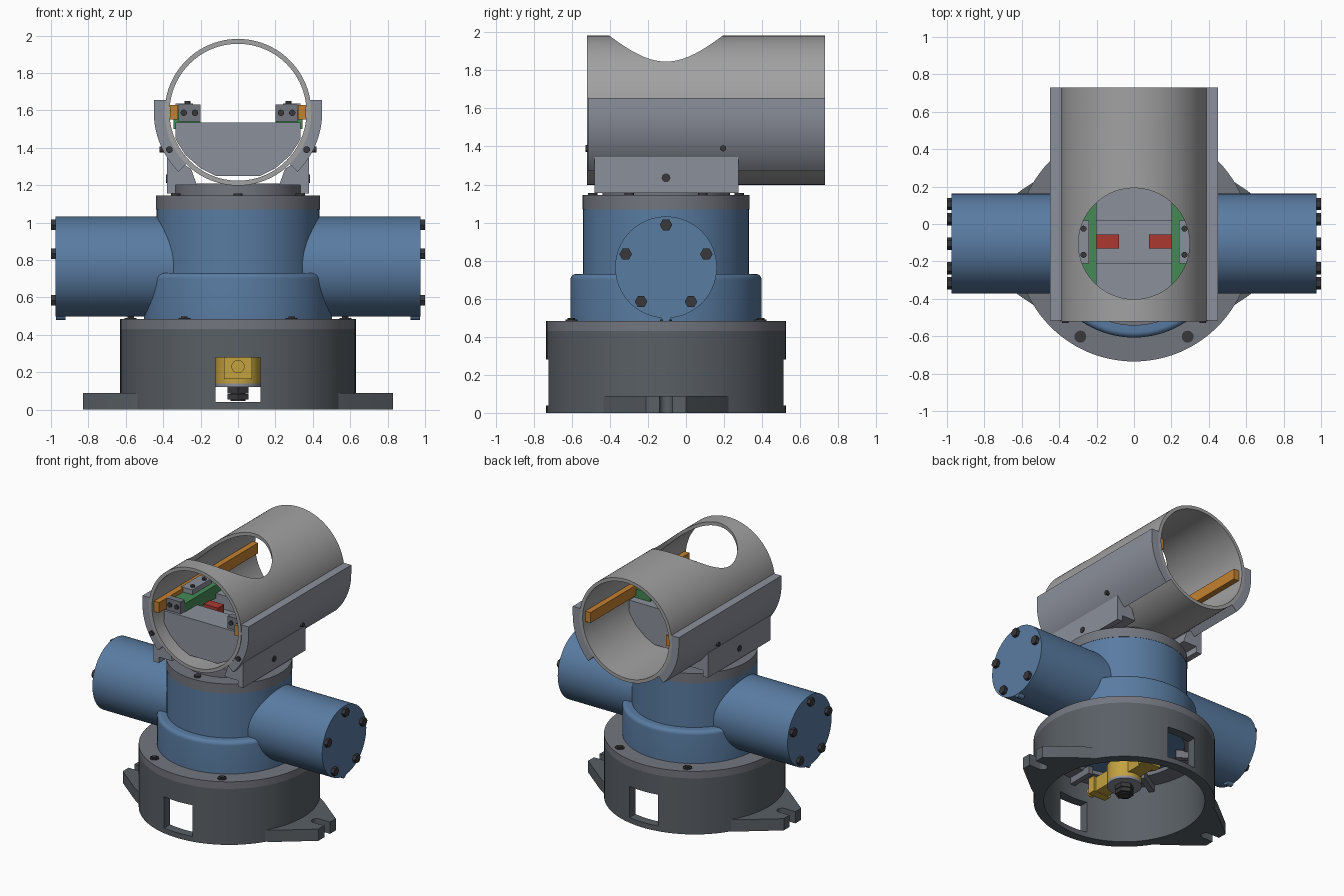
import bpy, bmesh, math
from math import sin, cos, pi, radians
from mathutils import Matrix

if "Cube" in bpy.data.objects:
    bpy.data.objects.remove(bpy.data.objects["Cube"])

YC = -0.105   # y of the turning axis
ZT = 1.59     # height of the tube axis


def mat(name, c):
    m = bpy.data.materials.new(name)
    m.diffuse_color = (*c, 1)
    m.use_nodes = True
    m.node_tree.nodes["Principled BSDF"].inputs["Base Color"].default_value = m.diffuse_color
    return m


BLUE = mat("blue_paint", (0.10, 0.20, 0.36))
DARK = mat("dark_grey", (0.10, 0.115, 0.13))
MID = mat("mid_grey", (0.17, 0.18, 0.21))
STEEL = mat("steel_blue_grey", (0.26, 0.28, 0.33))
TUBE = mat("light_grey", (0.36, 0.36, 0.36))
BLACK = mat("black_bolt", (0.04, 0.04, 0.045))
GOLD = mat("brass", (0.55, 0.36, 0.05))
ORANGE = mat("orange", (0.55, 0.22, 0.03))
GREEN = mat("green", (0.06, 0.25, 0.09))
RED = mat("red", (0.40, 0.04, 0.03))
ROT = {'x': Matrix.Rotation(pi / 2, 4, 'Y'), 'y': Matrix.Rotation(pi / 2, 4, 'X'), 'z': Matrix()}


def finish(name, bm, m):
    bmesh.ops.recalc_face_normals(bm, faces=bm.faces[:])
    me = bpy.data.meshes.new(name)
    bm.to_mesh(me)
    bm.free()
    ob = bpy.data.objects.new(name, me)
    bpy.context.collection.objects.link(ob)
    if m:
        me.materials.append(m)
    return ob


def box(name, x, y, z, m):
    bm = bmesh.new()
    bmesh.ops.create_cube(bm, size=1)
    for v in bm.verts:
        v.co = [(a + b) / 2 + (b - a) * c for (a, b), c in zip((x, y, z), v.co)]
    return finish(name, bm, m)


def cyl(name, centre, r, length, axis, m, n=64):
    bm = bmesh.new()
    bmesh.ops.create_cone(bm, cap_ends=True, segments=n, radius1=r, radius2=r, depth=length,
                          matrix=Matrix.Translation(centre) @ ROT[axis])
    return finish(name, bm, m)


def lathe(name, prof, m, n=96, closed=True):
    """Spin (r, z) points about the turning axis."""
    bm = bmesh.new()
    rings = []
    for r, z in prof:
        rings.append([bm.verts.new((r * cos(2 * pi * i / n), YC + r * sin(2 * pi * i / n), z)) for i in range(n)])
    pairs = list(zip(rings, rings[1:]))
    if closed:
        pairs.append((rings[-1], rings[0]))
    else:
        bm.faces.new(rings[0])
        bm.faces.new(rings[-1])
    for a, b in pairs:
        for i in range(n):
            j = (i + 1) % n
            bm.faces.new((a[i], a[j], b[j], b[i]))
    return finish(name, bm, m)


def prism(name, pts, lo, hi, axis, m):
    """Extrude an outline: (x, z) points along y, or (x, y) points along z."""
    bm = bmesh.new()
    vs = [bm.verts.new((a, lo, b) if axis == 'y' else (a, b, lo)) for a, b in pts]
    f = bm.faces.new(vs)
    new = bmesh.ops.extrude_face_region(bm, geom=[f])['geom']
    d = (0, hi - lo, 0) if axis == 'y' else (0, 0, hi - lo)
    bmesh.ops.translate(bm, vec=d, verts=[g for g in new if isinstance(g, bmesh.types.BMVert)])
    return finish(name, bm, m)


def cut(ob, cutter):
    mod = ob.modifiers.new("cut", 'BOOLEAN')
    mod.operation, mod.solver, mod.object = 'DIFFERENCE', 'EXACT', cutter
    bpy.context.view_layer.objects.active = ob
    bpy.ops.object.modifier_apply(modifier=mod.name)
    bpy.data.objects.remove(cutter)


def arc(r, a0, a1, n, s=1):
    return [(s * r * cos(radians(a0 + (a1 - a0) * i / n)), ZT + r * sin(radians(a0 + (a1 - a0) * i / n)))
            for i in range(n + 1)]


# Base shell with front and back windows, lid ring, ribs
base = lathe("base_shell", [(0.56, 0), (0.63, 0), (0.63, 0.43), (0.56, 0.43)], DARK)
cut(base, box("window_cutter", (-0.12, 0.12), (-1, 1), (0.04, 0.28), None))
lathe("base_lid", [(0.42, 0.43), (0.63, 0.43), (0.63, 0.484), (0.42, 0.484)], MID)
for i in range(6):
    a = radians(60 * i)
    x, y = 0.574 * cos(a), YC + 0.574 * sin(a)
    cyl("lid_bolt", (x, y, 0.485), 0.032, 0.012, 'z', BLACK, 20)
    cyl("lid_bolt_head", (x, y, 0.492), 0.02, 0.012, 'z', BLACK, 6)
    rib = box("lid_rib", (0.36, 0.57), (-0.02, 0.02), (0.38, 0.44), MID)
    rib.rotation_euler.z = a + radians(30)
    rib.location = (0, YC, 0)

# Slotted mounting feet
for s in (1, -1):
    half = [(0.83, 0.105), (0.61, 0.28), (0.535, 0.33), (0.565, 0.1)]
    slot = [(0.74 - 0.035 * sin(pi * i / 8), -0.035 * cos(pi * i / 8)) for i in range(9)]
    out = [(0.83, -0.035)] + slot + [(0.83, 0.035)] + half + [(x, -y) for x, y in reversed(half)]
    prism("mounting_foot", [(s * x, YC + y) for x, y in out], 0, 0.09, 'z', DARK)

# Brass fitting inside the base
cyl("brass_hub", (0, YC, 0.21), 0.12, 0.14, 'z', GOLD)
box("brass_bar", (-0.055, 0.055), (YC - 0.27, YC + 0.27), (0.17, 0.28), GOLD)
for s in (-1, 1):
    box("brass_end_block", (-0.075, 0.075), (YC + s * 0.27 - 0.03, YC + s * 0.27 + 0.03), (0.165, 0.285), GOLD)
    cyl("brass_nozzle", (0, YC + s * 0.33, 0.23), 0.035, 0.07, 'y', GOLD, 24)
cyl("hub_washer", (0, YC, 0.13), 0.12, 0.02, 'z', STEEL)
cyl("hub_nut", (0, YC, 0.105), 0.065, 0.035, 'z', BLACK, 6)
cyl("hub_lock_nut", (0, YC, 0.068), 0.065, 0.03, 'z', BLACK, 6)
cyl("hub_stud", (0, YC, 0.29), 0.04, 0.49, 'z', BLACK, 32)

# Blue housing: collar, column, two side arms
prof = [(0.502, 0.47)] + [(0.472 + 0.03 * cos(radians(a)), 0.70 + 0.03 * sin(radians(a))) for a in range(0, 91, 15)]
lathe("lower_collar", prof + [(0.42, 0.73), (0.42, 0.47)], BLUE)
cyl("column", (0, YC, 0.765), 0.436, 0.61, 'z', BLUE, 96)
lathe("top_ring", [(0.25, 1.07), (0.438, 1.07), (0.438, 1.145), (0.25, 1.145)], MID)
for i in range(6):
    a = radians(60 * i + 30)
    cyl("ring_bolt", (0.385 * cos(a), YC + 0.385 * sin(a), 1.148), 0.025, 0.016, 'z', BLACK, 16)
for s in (1, -1):
    cyl("side_arm", (s * 0.56, YC, 0.765), 0.267, 0.72, 'x', BLUE, 96)
    cyl("arm_end_cap", (s * 0.9475, YC, 0.765), 0.267, 0.055, 'x', BLUE, 96)
    cyl("cap_drip_nub", (s * 0.9475, YC, 0.503), 0.025, 0.05, 'x', BLUE, 20)
    for i in range(5):
        a = radians(90 + 72 * i)
        c = (s * 0.987, YC + 0.223 * cos(a), 0.765 + 0.223 * sin(a))
        cyl("cap_bolt", c, 0.033, 0.026, 'x', BLACK, 6)

# Pedestal and the block carried inside the tube
cyl("pedestal", (0, YC, 1.175), 0.335, 0.07, 'z', MID)
lower = [(0.325, 1.43), (0.28, 1.36), (0.2, 1.29), (0.12, 1.25)]
prism("inner_block", lower + [(-x, z) for x, z in reversed(lower)], -0.42, 0.21, 'y', STEEL)
upper = [(0.335, 1.535), (0.335, 1.45), (0.325, 1.43)]
for lo, hi in ((-0.42, -0.21), (0.02, 0.21)):
    prism("block_top", upper + [(-x, z) for x, z in reversed(upper)], lo, hi, 'y', STEEL)

# Open tube with a round hole on top
tube = prism("tube", arc(0.392, 0, 356.25, 95), -0.52, 0.73, 'y', TUBE)
cut(tube, cyl("bore_cutter", (0, 0, ZT), 0.366, 3, 'y', None, 96))
cut(tube, cyl("hole_cutter", (0, YC, 2.0), 0.297, 0.75, 'z', None, 96))

for s in (1, -1):
    def sx(a, b):
        return tuple(sorted((s * a, s * b)))
    # Curved cradle half and its foot plate
    pts = [(s * 0.45, 1.655)] + arc(0.45, 0, -45, 14, s) + arc(0.388, -45, 9.6, 18, s)
    prism("cradle", pts, -0.515, 0.73, 'y', STEEL)
    foot = [(0.335, 1.155), (0.38, 1.155), (0.38, 1.345), (0.335, 1.345), (0.25, 1.285), (0.22, 1.2), (0.335, 1.2)]
    prism("cradle_plate", [(s * x, z) for x, z in foot], -0.48, 0.275, 'y', STEEL)
    cyl("plate_bolt", (s * 0.381, YC, 1.235), 0.023, 0.008, 'x', BLACK, 20)
    cyl("cradle_front_bolt", (s * 0.367, -0.52, 1.39), 0.018, 0.018, 'y', BLACK, 16)
    cyl("cradle_side_bolt", (s * 0.405, 0.195, 1.39), 0.016, 0.03, 'x', BLACK, 16)
    # Rail, green carrier and clamp
    box("orange_rail", sx(0.32, 0.364), (-0.50, 0.70), (1.55, 1.63), ORANGE)
    box("green_carrier", sx(0.2, 0.345), (-0.36, 0.15), (1.50, 1.60), GREEN)
    box("clamp_top", sx(0.24, 0.335), (-0.21, 0.02), (1.60, 1.638), STEEL)
    box("clamp_front", sx(0.2, 0.318), (-0.41, -0.36), (1.54, 1.632), MID)
    for x in (0.23, 0.29):
        cyl("clamp_front_bolt", (s * x, -0.414, 1.587), 0.017, 0.012, 'y', BLACK, 16)
    for y in (-0.165, -0.025):
        cyl("clamp_top_bolt", (s * 0.27, y, 1.643), 0.016, 0.014, 'z', BLACK, 16)
    box("red_slider", sx(0.08, 0.2), (-0.13, -0.055), (1.43, 1.51), RED)

# Smooth the round parts, keep hard edges
bpy.ops.object.select_all(action='SELECT')
bpy.context.view_layer.objects.active = base
bpy.ops.object.shade_smooth_by_angle(angle=radians(30))
